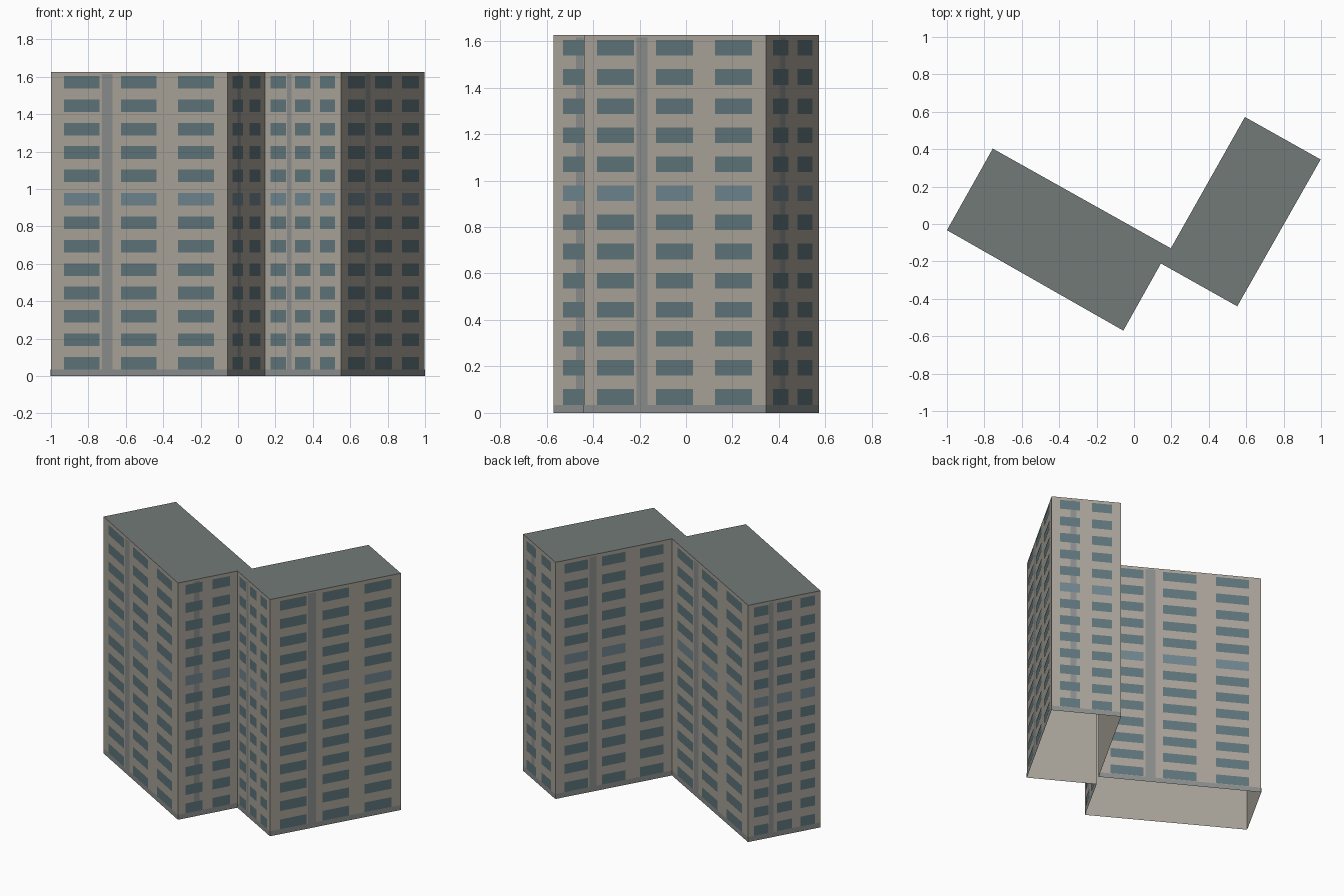
import bpy, bmesh
from mathutils import Vector

if "Cube" in bpy.data.objects:
    bpy.data.objects.remove(bpy.data.objects["Cube"])

H = 1.627            # building height
ROWS, PITCH = 13, 0.1252
PLAN = [(-1, -0.033), (-0.057, -0.57), (0.144, -0.211), (0.552, -0.44),
        (0.998, 0.345), (0.593, 0.572), (0.197, -0.13), (-0.755, 0.403)]


def material(name, rgb):
    m = bpy.data.materials.new(name)
    m.diffuse_color = (*rgb, 1)
    m.use_nodes = True
    m.node_tree.nodes["Principled BSDF"].inputs["Base Color"].default_value = m.diffuse_color
    return m


WALL = material("wall_paint", (0.40, 0.37, 0.32))
ROOF = material("roof_grey", (0.17, 0.195, 0.185))
GLASS = material("window_glass", (0.115, 0.18, 0.20))
PALE = material("pale_glass", (0.16, 0.235, 0.27))
TRIM = material("trim_grey", (0.26, 0.27, 0.27))


def make_object(name, bm, mats):
    me = bpy.data.meshes.new(name)
    bm.to_mesh(me)
    bm.free()
    for m in mats:
        me.materials.append(m)
    ob = bpy.data.objects.new(name, me)
    bpy.context.collection.objects.link(ob)
    return ob


def panel(bm, p, q, u0, u1, z0, z1, lift, mat=0):
    """Flat panel on the wall p-q, between fractions u0..u1, just off the surface."""
    d = q - p
    n = Vector((d.y, -d.x, 0)).normalized() * lift
    a, b = p + d * u0 + n, p + d * u1 + n
    pts = [(a, z0), (b, z0), (b, z1), (a, z1)]
    f = bm.faces.new([bm.verts.new((v.x, v.y, z)) for v, z in pts])
    f.material_index = mat


corners = [Vector((x, y, 0)) for x, y in PLAN]
walls = list(zip(corners, corners[1:] + corners[:1]))

# Open-bottomed shell: walls and flat roof
bm = bmesh.new()
low = [bm.verts.new(c) for c in corners]
top = [bm.verts.new((c.x, c.y, H)) for c in corners]
for i in range(len(low)):
    j = (i + 1) % len(low)
    bm.faces.new((low[i], low[j], top[j], top[i]))
roof = bm.faces.new(top)
roof.material_index = 1
make_object("building_shell", bm, [WALL, ROOF])

# Windows, vertical strips and base band on every wall
windows, strips, base = bmesh.new(), bmesh.new(), bmesh.new()
for p, q in walls:
    if (q - p).length < 0.48 and p.x > -0.1 and abs((q - p).x) < 0.45 \
            and (p in (corners[1], corners[4])):
        columns, strip = [(0.12, 0.41), (0.58, 0.87)], (0.27, 0.36)
    else:
        columns, strip = [(0.075, 0.278), (0.398, 0.601), (0.722, 0.925)], (0.29, 0.35)
    for u0, u1 in columns:
        for r in range(ROWS):
            z = 0.035 + r * PITCH
            panel(windows, p, q, u0, u1, z, z + 0.067, 0.003, int(r == 7))
    panel(strips, p, q, *strip, 0.034, 1.615, 0.0015)
    panel(base, p, q, 0, 1, 0, 0.034, 0.0015)
make_object("windows", windows, [GLASS, PALE])
make_object("wall_strips", strips, [TRIM])
make_object("base_band", base, [TRIM])
